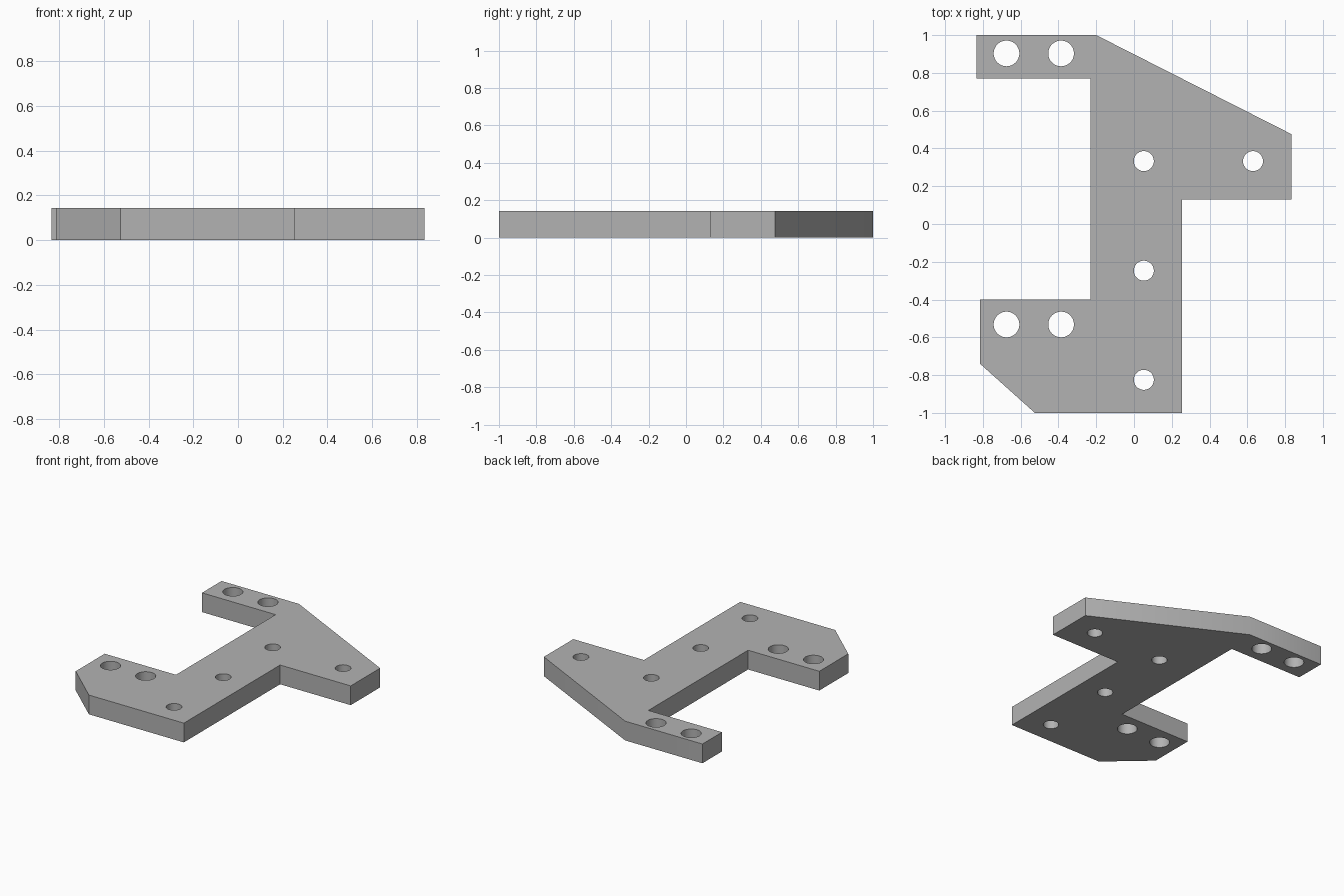
import bpy, bmesh
from math import sin, cos, pi, radians

cube = bpy.data.objects.get("Cube")
if cube:
    bpy.data.objects.remove(cube, do_unlink=True)

THICKNESS = 0.143

# Plain grey material
grey = bpy.data.materials.new("plain grey")
grey.use_nodes = True
colour = (0.45, 0.45, 0.45, 1)
grey.diffuse_color = colour
grey.node_tree.nodes["Principled BSDF"].inputs["Base Color"].default_value = colour

# Plate outline: upper arm, slanted shoulder, stem and chamfered lower arm
outline = [(-0.835, 1), (-0.2, 1), (0.835, 0.475), (0.835, 0.13),
           (0.255, 0.13), (0.255, -1), (-0.525, -1), (-0.815, -0.74),
           (-0.815, -0.4), (-0.23, -0.4), (-0.23, 0.77), (-0.835, 0.77)]

# Large holes in the arms, small holes in the stem and shoulder
holes = [(x, y, 0.068) for x in (-0.675, -0.386) for y in (0.903, -0.532)]
holes += [(x, y, 0.053) for x, y in
          ((0.052, 0.333), (0.63, 0.333), (0.052, -0.247), (0.052, -0.825))]


def circle(x, y, radius, sides=48):
    return [(x + radius * cos(2 * pi * i / sides),
             y + radius * sin(2 * pi * i / sides)) for i in range(sides)]


def add_loop(curve, points):
    spline = curve.splines.new("POLY")
    spline.points.add(len(points) - 1)
    for point, (x, y) in zip(spline.points, points):
        point.co = (x, y, 0, 1)
    spline.use_cyclic_u = True


# Filled, extruded profile with through holes
curve = bpy.data.curves.new("plate_profile", "CURVE")
curve.dimensions = "2D"
curve.fill_mode = "BOTH"
curve.extrude = THICKNESS / 2
add_loop(curve, outline)
for hole in holes:
    add_loop(curve, circle(*hole))

plate = bpy.data.objects.new("bracket_plate", curve)
bpy.context.collection.objects.link(plate)
bpy.ops.object.select_all(action="DESELECT")
plate.select_set(True)
bpy.context.view_layer.objects.active = plate
bpy.ops.object.convert(target="MESH")
plate = bpy.context.object
plate.name = "bracket_plate"

# Weld caps to walls, merge the flat caps and stand the plate on the floor
bm = bmesh.new()
bm.from_mesh(plate.data)
bmesh.ops.remove_doubles(bm, verts=bm.verts, dist=0.0001)
bmesh.ops.recalc_face_normals(bm, faces=bm.faces)
bmesh.ops.translate(bm, verts=bm.verts, vec=(0, 0, THICKNESS / 2))
bm.to_mesh(plate.data)
bm.free()

plate.data.materials.clear()
plate.data.materials.append(grey)
bpy.ops.object.shade_smooth_by_angle(angle=radians(30))
